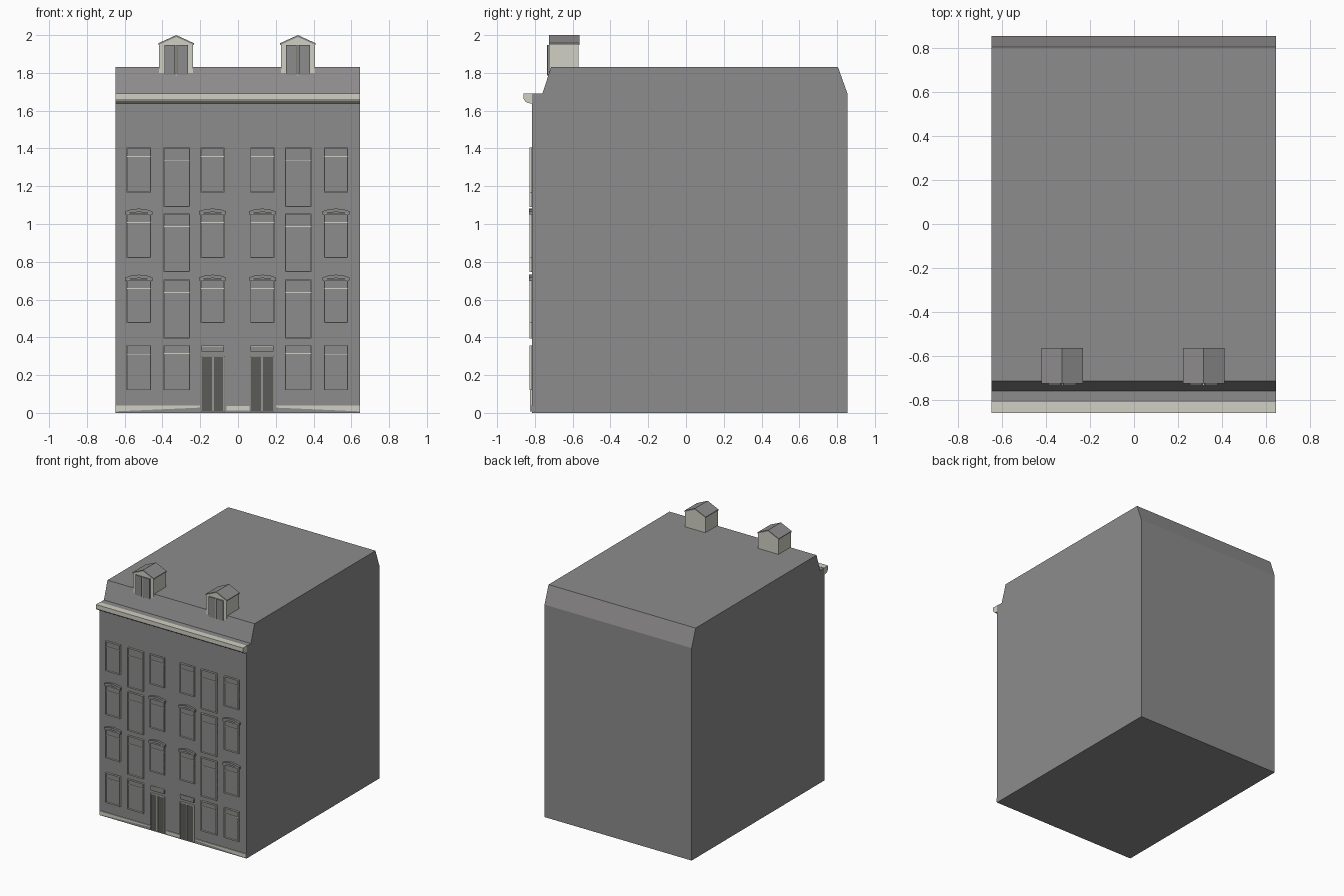
import bpy, bmesh

if "Cube" in bpy.data.objects:
    bpy.data.objects.remove(bpy.data.objects["Cube"])

def material(name, rgb):
    m = bpy.data.materials.new(name)
    m.diffuse_color = (*rgb, 1)
    m.use_nodes = True
    m.node_tree.nodes["Principled BSDF"].inputs["Base Color"].default_value = m.diffuse_color
    return m

GREY = material("wall_grey", (0.27, 0.262, 0.262))
CREAM = material("cream_trim", (0.63, 0.63, 0.55))
DARK = material("door_dark", (0.105, 0.105, 0.10))
WALL = -0.815   # front wall plane

def prism(name, pts, lo, hi, axis, mat):
    """Extrude a profile: axis 'x' takes (y, z) points, axis 'y' takes (x, z)."""
    bm = bmesh.new()
    def ring(d):
        return [bm.verts.new((d, a, b) if axis == 'x' else (a, d, b)) for a, b in pts]
    r0, r1 = ring(lo), ring(hi)
    n = len(pts)
    bm.faces.new(r0)
    bm.faces.new(r1[::-1])
    for i in range(n):
        j = (i + 1) % n
        bm.faces.new((r0[j], r0[i], r1[i], r1[j]))
    bmesh.ops.recalc_face_normals(bm, faces=bm.faces)
    me = bpy.data.meshes.new(name)
    bm.to_mesh(me)
    bm.free()
    me.materials.append(mat)
    ob = bpy.data.objects.new(name, me)
    bpy.context.collection.objects.link(ob)
    return ob

def plate(name, x0, x1, z0, z1, front, mat, back=WALL + 0.005):
    return prism(name, [(x0, z0), (x1, z0), (x1, z1), (x0, z1)], front, back, 'y', mat)

# Main block with sloped roof edges at front and back
prism("building_body", [(WALL, 0), (0.855, 0), (0.855, 1.69), (0.805, 1.83),
                        (-0.715, 1.83), (-0.76, 1.69), (WALL, 1.69)],
      -0.648, 0.646, 'x', GREY)

# Cornice with rounded underside
prism("cornice", [(-0.81, 1.692), (-0.86, 1.692), (-0.86, 1.662), (-0.852, 1.65),
                  (-0.84, 1.642), (-0.825, 1.638), (-0.81, 1.638)],
      -0.648, 0.646, 'x', CREAM)

# Tapering plinth strips beside and between the doors
for s in (-1, 1):
    prism("plinth_strip", [(s * 0.646, 0.008), (s * 0.646, 0.038),
                           (s * 0.2, 0.038), (s * 0.2, 0.028)],
          WALL - 0.006, WALL + 0.005, 'y', CREAM)
plate("plinth_middle", -0.06, 0.06, 0.012, 0.036, WALL - 0.006, CREAM)

def window(cx, w, z0, z1, bar):
    """Flat pane with a thin raised frame and one crossbar."""
    x0, x1, t, f = cx - w / 2, cx + w / 2, 0.005, WALL - 0.014
    plate("window_pane", x0, x1, z0, z1, WALL - 0.005, GREY)
    plate("window_frame_left", x0, x0 + t, z0, z1, f, CREAM)
    plate("window_frame_right", x1 - t, x1, z0, z1, f, CREAM)
    plate("window_frame_top", x0 + t, x1 - t, z1 - t, z1, f, CREAM)
    plate("window_sill", x0 + t, x1 - t, z0, z0 + t, f, CREAM)
    plate("window_crossbar", x0 + t, x1 - t, z1 - bar, z1 - bar + t, f + 0.004, CREAM)

def hood(cx, z):
    """Shallow arched moulding above a window."""
    top = [(-0.072, 0.012), (-0.045, 0.021), (0, 0.027), (0.045, 0.021), (0.072, 0.012)]
    pts = [(cx + x, z + h) for x, h in top]
    pts += [(cx + x, z + h - 0.018) for x, h in reversed(top)]
    prism("window_hood", pts, WALL - 0.017, WALL + 0.005, 'y', GREY)

# rows: (low sill, tall-window sill, top, hooded)
ROWS = [(0.12, 0.12, 0.358, False), (0.475, 0.395, 0.705, True),
        (0.82, 0.745, 1.055, True), (1.168, 1.09, 1.405, False)]
for side in (-1, 1):
    for low, tall, top, hooded in ROWS:
        window(side * 0.322 - 0.003, 0.14, tall, top, 0.07 if tall < low else 0.045)
        for c in (0.522, 0.132):
            if low < 0.2 and c < 0.2:
                continue            # door position
            cx = side * c - 0.003
            window(cx, 0.128, low, top, 0.05)
            if hooded:
                hood(cx, top)

    # Double door with frame and fanlight
    d = side * 0.13 - 0.003
    plate("door_leaves", d - 0.06, d + 0.06, 0.008, 0.297, WALL - 0.006, DARK)
    for x in (-0.06, 0, 0.06):
        plate("door_post", d + x - 0.003, d + x + 0.003, 0.008, 0.297, WALL - 0.012, CREAM)
    plate("door_lintel", d - 0.063, d + 0.063, 0.295, 0.301, WALL - 0.012, CREAM)
    plate("fanlight", d - 0.06, d + 0.06, 0.325, 0.357, WALL - 0.012, GREY)
    plate("fanlight_top", d - 0.06, d + 0.06, 0.352, 0.357, WALL - 0.014, CREAM)

    # Dormer: cream gabled house, grey roof slabs, grey window
    c = side * 0.322 - 0.005
    prism("dormer_walls", [(c - 0.09, 1.79), (c + 0.09, 1.79), (c + 0.09, 1.95),
                           (c, 1.99), (c - 0.09, 1.95)], -0.725, -0.568, 'y', CREAM)
    for s in (-1, 1):
        prism("dormer_roof", [(c, 1.99), (c, 2.0), (c + s * 0.094, 1.957),
                              (c + s * 0.094, 1.948)], -0.726, -0.565, 'y', GREY)
        plate("dormer_window", c + s * 0.035 - 0.028, c + s * 0.035 + 0.028,
              1.79, 1.948, -0.734, GREY, back=-0.72)
    plate("dormer_mullion", c - 0.004, c + 0.004, 1.785, 1.948, -0.735, CREAM, back=-0.72)
